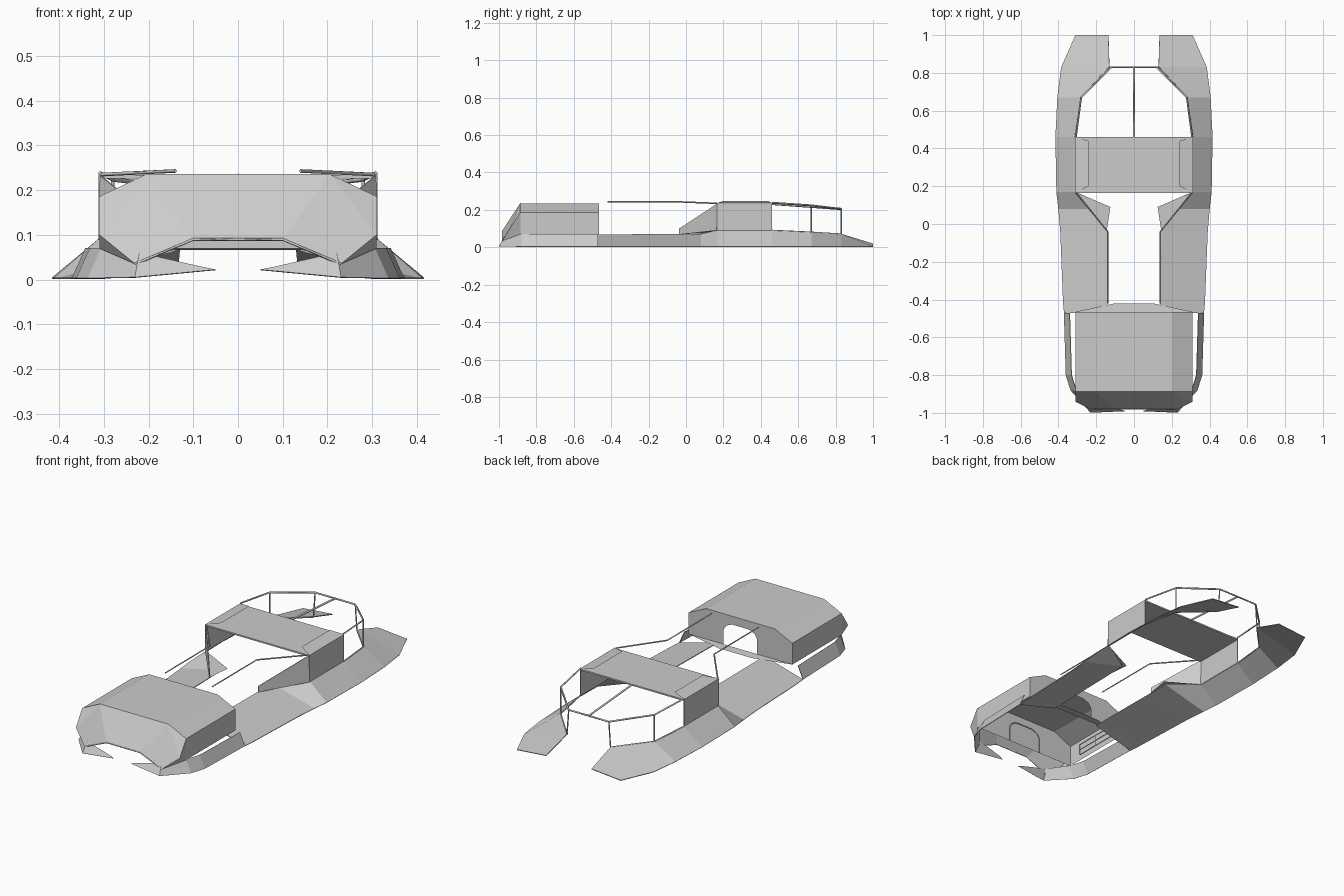
import bpy

cube = bpy.data.objects.get("Cube")
if cube:
    bpy.data.objects.remove(cube)

grey = bpy.data.materials.new("light grey")
grey.use_nodes = True
colour = (0.6, 0.6, 0.6, 1)
grey.diffuse_color = colour
grey.node_tree.nodes["Principled BSDF"].inputs["Base Color"].default_value = colour


def add_mesh(name, verts, faces, mirror=True, thick=0.0):
    mesh = bpy.data.meshes.new(name)
    mesh.from_pydata(verts, [], faces)
    mesh.materials.append(grey)
    obj = bpy.data.objects.new(name, mesh)
    bpy.context.collection.objects.link(obj)
    if mirror:
        mod = obj.modifiers.new("mirror", 'MIRROR')
        mod.use_clip = True
    if thick:
        mod = obj.modifiers.new("thickness", 'SOLIDIFY')
        mod.thickness = thick
        mod.offset = 0
    return obj


def loft(name, row_a, row_b, **options):
    """Sheet of quads between two point rows of equal length."""
    n = len(row_a)
    faces = [(i, i + 1, n + i + 1, n + i) for i in range(n - 1)]
    return add_mesh(name, list(row_a) + list(row_b), faces, **options)


def panel(name, points, **options):
    return add_mesh(name, points, [tuple(range(len(points)))], **options)


def bar(name, points, radius=0.005, both=True):
    """Thin four-sided tube along a path, on one or both sides."""
    for side in ((1, -1) if both else (1,)):
        curve = bpy.data.curves.new(name, 'CURVE')
        curve.dimensions = '3D'
        curve.bevel_depth = radius
        curve.bevel_resolution = 0
        curve.use_fill_caps = True
        spline = curve.splines.new('POLY')
        spline.points.add(len(points) - 1)
        for p, (x, y, z) in zip(spline.points, points):
            p.co = (x * side, y, z, 1)
        curve.materials.append(grey)
        obj = bpy.data.objects.new(name, curve)
        bpy.context.collection.objects.link(obj)


# Side decks: outer waterline to raised inner edge
outer = [(.31, 1, .003), (.385, .83, .003), (.405, .67, .003), (.415, .46, .003),
         (.41, .17, .003), (.40, .08, .003), (.39, -.04, .003),
         (.375, -.42, .003), (.37, -.47, .003)]
inner = [(.135, 1, .018), (.13, .83, .07), (.28, .67, .08), (.31, .46, .09),
         (.31, .17, .09), (.145, .08, .07), (.145, -.04, .068),
         (.14, -.42, .066), (.14, -.47, .066)]
loft("side_deck", outer, inner, thick=.004)
bar("deck_edge", inner[1:4], .004)
bar("deck_inner_edge", inner[6:8], .003)

# Bow flange around the front cabin
loft("bow_flange",
     [(.37, -.47, .003), (.36, -.8, .003), (.335, -.88, .003), (.23, -.998, .005), (.05, -.99, .022)],
     [(.34, -.47, .07), (.33, -.8, .07), (.305, -.88, .07), (.22, -.97, .06), (.08, -.98, .028)],
     thick=.003)

# Front cabin: chamfered roof and side walls
section = [(0, .235), (.205, .235), (.31, .185), (.31, .07)]
loft("cabin_shell", [(x, -.465, z) for x, z in section],
     [(x, -.885, z) for x, z in section])

# Bulkheads: rear one has an arched doorway, front one a door plate
arch = [(.10, .07), (.10, .15), (.085, .175), (.05, .19), (0, .19)]
frame = [(.31, .07), (.31, .15), (.31, .185), (.205, .235), (0, .235)]
loft("rear_bulkhead", [(x, -.465, z) for x, z in arch],
     [(x, -.465, z) for x, z in frame])
panel("front_bulkhead", [(0, -.88, .07), (.31, -.88, .07), (.31, -.88, .185),
                         (.205, -.88, .235), (0, -.88, .235)])
bar("door_frame", [(x, -.876, z) for x, z in arch], .003)
panel("door_sill", [(0, -.42, .066), (.1, -.42, .066), (.31, -.465, .07), (0, -.465, .07)])

# Inner window frames on the cabin side walls
for z in (.10, .13, .16):
    bar("window_bar", [(.307, -.8, z), (.307, -.55, z)], .002)
for y in (-.8, -.675, -.55):
    bar("window_post", [(.307, y, .10), (.307, y, .16)], .002)

# Faceted visor over the bow
visor = [(0, -.885, .235), (.205, -.885, .235), (.31, -.885, .185), (.31, -.94, .10),
         (.23, -.98, .035), (.10, -.98, .09), (0, -.98, .09)]
add_mesh("visor", visor, [(0, 1, 5, 6), (1, 3, 4, 5), (1, 2, 3)], thick=.003)
bar("visor_lip", visor[4:], .003)
panel("visor_cheek", [(.31, -.885, .185), (.31, -.885, .07), (.23, -.98, .035), (.31, -.94, .10)])

# Wheelhouse: side walls, roof, raised roof flaps and slanted wings
panel("wheelhouse_wall", [(.31, .165, .09), (.31, .46, .09), (.31, .46, .235), (.31, .165, .235)],
      thick=.004)
panel("wheelhouse_roof", [(-.31, .165, .23), (.31, .165, .23), (.31, .46, .23), (-.31, .46, .23)],
      mirror=False, thick=.008)
panel("roof_flap", [(.24, .2, .248), (.24, .44, .248), (.31, .46, .236), (.31, .165, .236)])
panel("slanted_wing", [(.31, .17, .235), (.31, .165, .09), (.145, -.035, .068), (.145, -.035, .10)],
      thick=.004)
panel("wing_step", [(.31, .17, .09), (.125, .09, .075), (.145, -.04, .07)])

# Handrails
bar("front_rail", [(.14, -.42, .243), (.14, -.04, .243), (.305, .165, .235)], .004)
stern = [(.308, .46, .238), (.28, .67, .224), (.12, .83, .205)]
bar("stern_rail", stern)
bar("stern_cross_rail", [(-.12, .83, .205), (.12, .83, .205)], both=False)
bar("centre_bar", [(0, .46, .232), (0, .83, .205)], .006, both=False)
bar("stern_post", [stern[1], (.28, .67, .08)], .004)
bar("stern_corner_post", [stern[2], (.13, .83, .07)], .004)
